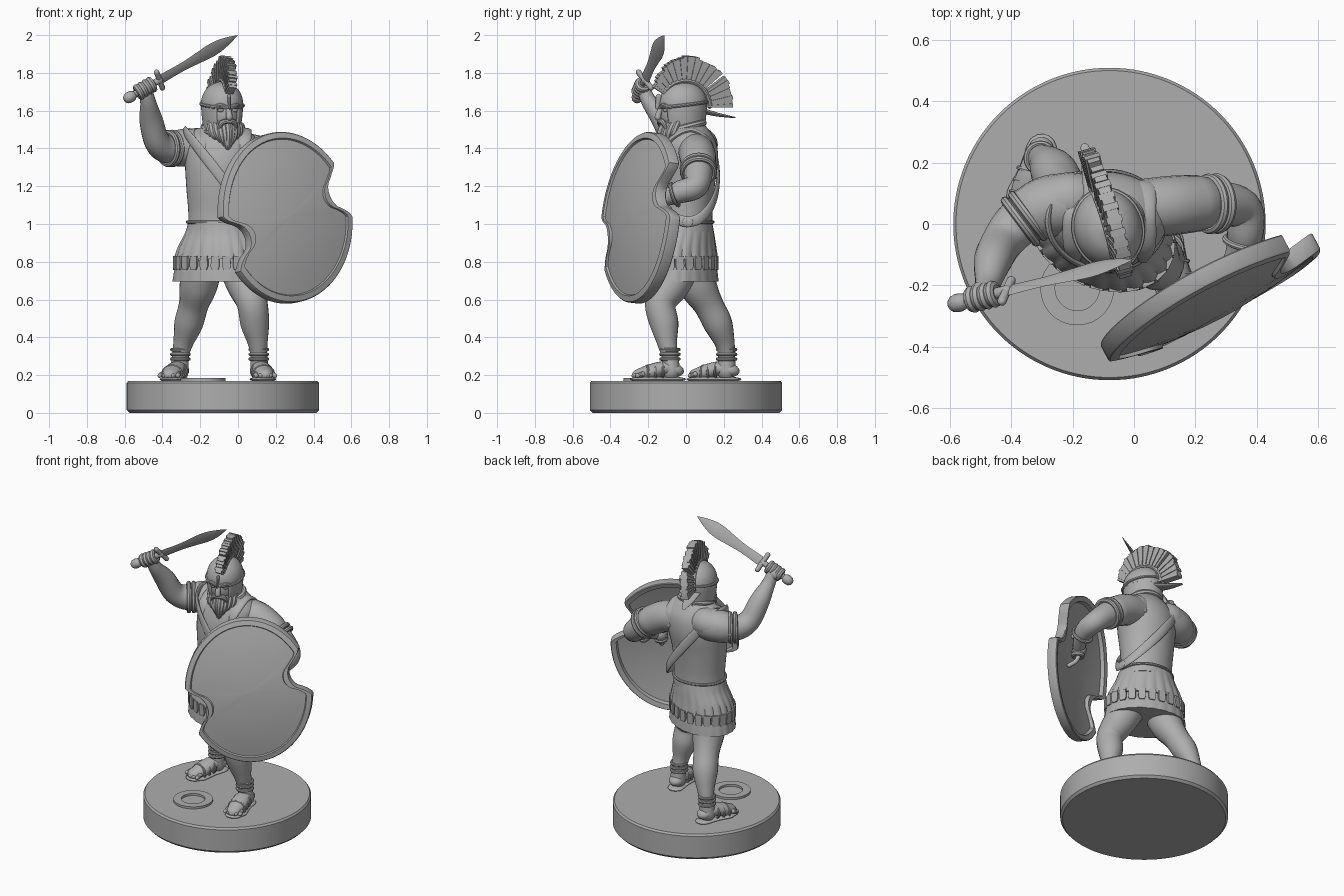
import bpy, bmesh, random
from math import sin, cos, pi, radians, sqrt
from mathutils import Vector, Matrix

random.seed(4)
cube = bpy.data.objects.get("Cube")
if cube:
    bpy.data.objects.remove(cube)

grey = bpy.data.materials.new("stone_grey")
grey.use_nodes = True
grey.diffuse_color = (0.42, 0.42, 0.42, 1)
grey.node_tree.nodes["Principled BSDF"].inputs["Base Color"].default_value = grey.diffuse_color
parts = []
X, Y, Z = Vector((1, 0, 0)), Vector((0, 1, 0)), Vector((0, 0, 1))


def finish(name, bm):
    bmesh.ops.recalc_face_normals(bm, faces=bm.faces)
    mesh = bpy.data.meshes.new(name)
    bm.to_mesh(mesh)
    bm.free()
    mesh.materials.append(grey)
    obj = bpy.data.objects.new(name, mesh)
    bpy.context.collection.objects.link(obj)
    parts.append(obj)
    return obj


def skin(target, rings, caps=True, loop=False, arc=False):
    """Join rings of points; target is a name or a bmesh that collects pieces."""
    bm = bmesh.new() if isinstance(target, str) else target
    vs = [[bm.verts.new(p) for p in ring] for ring in rings]
    n = len(vs[0])
    for a, b in list(zip(vs, vs[1:])) + ([(vs[-1], vs[0])] if loop else []):
        for i in range(n - 1 if arc else n):
            j = (i + 1) % n
            bm.faces.new((a[i], a[j], b[j], b[i]))
    if caps and not loop and not arc:
        bm.faces.new(vs[0])
        bm.faces.new(vs[-1])
    return finish(target, bm) if isinstance(target, str) else None


def smooth(points, steps):
    pts = [Vector(p) for p in points]
    out = []
    for i in range(len(pts) - 1):
        a, b, c, d = pts[max(i - 1, 0)], pts[i], pts[i + 1], pts[min(i + 2, len(pts) - 1)]
        for k in range(steps):
            t = k / steps
            out.append((b * 2 + (c - a) * t + (a * 2 - b * 5 + c * 4 - d) * t * t
                        + (b * 3 - a - c * 3 + d) * t ** 3) * 0.5)
    return out + [pts[-1]]


def limb(target, points, flat=(1, 1), ref=None, sides=20, steps=6):
    """Tube with rounded ends through (x, y, z, radius) points."""
    path = smooth(points, steps)
    mid = [p.to_3d() for p in path]
    rings, side = [], None
    last = len(path) - 1
    for i, c in enumerate(mid):
        t = (mid[min(i + 1, last)] - mid[max(i - 1, 0)]).normalized()
        if ref is not None:
            side = ref.cross(t).normalized()
        elif side is None:
            side = (X if abs(t.x) < 0.8 else Z).cross(t).normalized()
        else:
            side = (side - t * side.dot(t)).normalized()
        up = t.cross(side)
        ends = [0]
        if i == 0:
            ends = [-1.4, -1, -0.5, 0]
        elif i == last:
            ends = [0, 0.5, 1, 1.4]
        for e in ends:
            r = path[i][3] * cos(e)
            o = c + t * path[i][3] * sin(e)
            rings.append([o + side * r * flat[0] * cos(2 * pi * k / sides)
                          + up * r * flat[1] * sin(2 * pi * k / sides) for k in range(sides)])
    return skin(target, rings)


def stack(name, rows, steps=1, sides=48, pleat=0, span=None, caps=True):
    """Horizontal ellipses (x, y, z, rx, ry), optionally pleated or a partial arc."""
    a0, a1 = span or (0, 2 * pi)
    count = sides + 1 if span else sides
    rings = []
    levels = smooth(rows, steps)
    for j, (x, y, z, rx, ry) in enumerate(levels):
        ring = []
        for i in range(count):
            a = a0 + (a1 - a0) * i / sides
            f = 1 + pleat * j / len(levels) * abs(sin(a * 11))
            ring.append((x + rx * f * cos(a), y + ry * f * sin(a), z))
        rings.append(ring)
    return skin(name, rings, caps=caps, arc=bool(span))


def ball(name, center, size):
    bm = bmesh.new()
    bmesh.ops.create_uvsphere(bm, u_segments=24, v_segments=14, radius=1,
                              matrix=Matrix.Translation(center) @ Matrix.Diagonal((*size, 1)))
    return finish(name, bm)


def hoop(target, center, axis, rx, ry, r):
    """Elliptical torus around an axis."""
    axis = Vector(axis).normalized()
    u = (Z if abs(axis.z) < 0.8 else Y).cross(axis).normalized()
    v = axis.cross(u)
    rings = []
    for i in range(32):
        a = 2 * pi * i / 32
        d = u * cos(a) + v * sin(a)
        c = Vector(center) + u * rx * cos(a) + v * ry * sin(a)
        rings.append([c + (d * cos(b) + axis * sin(b)) * r for b in [k * pi / 4 for k in range(8)]])
    return skin(target, rings, loop=True)


# Base with a raised ring
stack("base", [(-.08, 0, 0, .495, .495), (-.08, 0, .015, .509, .509),
               (-.08, 0, .158, .509, .509), (-.08, 0, .17, .5, .5)], sides=128)
stack("base_ring", [(-.185, -.21, z, r, r) for z, r in
                    ((.16, .12), (.184, .12), (.184, .072), (.16, .072))], sides=64, caps=False)

# Legs, feet and sandals
legs = {
    "right": [(-.19, .02, .79, .11), (-.21, .065, .67, .1), (-.235, .12, .57, .079), (-.262, .17, .47, .076),
              (-.29, .205, .37, .053), (-.305, .215, .3, .045), (-.31, .215, .22, .05)],
    "left": [(0, -.03, .79, .11), (.04, -.08, .68, .1), (.075, -.135, .58, .082), (.09, -.115, .47, .076),
             (.105, -.1, .37, .053), (.11, -.085, .3, .045), (.115, -.08, .22, .05)]}
for side, toe in (("right", Vector((-.3, -.95, 0))), ("left", Vector((.16, -.98, 0)))):
    limb(side + "_leg", legs[side])
    ankle = Vector(legs[side][-1][:3])
    across = Z.cross(toe).normalized()

    def at(forward, height, sideways=0):
        p = ankle + toe * forward + across * sideways
        return Vector((p.x, p.y, height))
    limb(side + "_foot", [(*at(f, h), r) for f, h, r in
                          ((-.025, .225, .045), (.04, .235, .05), (.11, .216, .056), (.165, .203, .045))],
         flat=(1, .75), ref=Z)
    limb(side + "_sole", [(*at(f, .178), r) for f, r in ((-.03, .05), (.05, .052), (.13, .066), (.165, .056))],
         flat=(1, .24), ref=Z)
    for i in range(5):
        limb("%s_toe_%d" % (side, i), [(*at(.16, .205, .023 * (i - 2)), .014),
                                       (*at(.2 - .006 * abs(i - 2), .197, .025 * (i - 2)), .012)], sides=10)
    straps = bmesh.new()
    shin = Vector(legs[side][5][:3])
    for lift in (-.015, .01, .035):
        hoop(straps, shin + Z * lift, Z, .046, .048, .009)
    for f, h in ((.05, .222), (.09, .214), (.13, .206)):
        hoop(straps, at(f, h), toe, .054, .043, .007)
    finish(side + "_sandal_straps", straps)

# Tunic skirt in layers with hanging tabs, turned towards the leading leg
skirt_start = len(parts)
stack("under_skirt", [(0, 0, .84, .215, .16), (0, 0, .77, .238, .174), (0, 0, .695, .25, .18)],
      3, pleat=.02, sides=132)
stack("upper_skirt", [(0, .015, 1.01, .168, .145), (0, .015, .95, .186, .152), (0, .005, .88, .218, .165),
                      (0, 0, .815, .236, .175)], 4, pleat=.05, sides=132)
tabs = bmesh.new()
for i in range(24):
    a = 2 * pi * i / 24
    out = Vector((cos(a) * .18, sin(a) * .24, 0)).normalized()
    along = Z.cross(out)
    foot = Vector((.24 * cos(a), .176 * sin(a), 0))
    outline = [(-.021, .83), (.021, .83), (.023, .775), (.016, .757), (-.016, .757), (-.023, .775)]
    skin(tabs, [[foot + along * s + out * d + Z * h for s, h in outline] for d in (-.01, .008)])
finish("skirt_tabs", tabs)
turn = Matrix.Translation((-.105, -.025, 0)) @ Matrix.Rotation(radians(-25), 4, "Z")
for obj in parts[skirt_start:]:
    obj.data.transform(turn)

# Torso, belt, collar, shoulder flaps and cross strap
stack("torso", [(-.1, 0, .96, .165, .14), (-.1, 0, 1.06, .163, .14), (-.1, 0, 1.2, .174, .152),
                (-.09, .01, 1.33, .19, .16), (-.08, .02, 1.43, .188, .14), (-.08, .02, 1.5, .13, .1),
                (-.08, .01, 1.54, .07, .07)], 5)
hoop("belt", (-.1, 0, 1.01), Z, .167, .143, .009)
hoop("collar", (-.08, .01, 1.515), (0, -.25, 1), .1, .085, .018)
for name, x in (("right_shoulder_flap", -.19), ("left_shoulder_flap", .03)):
    limb(name, [(x, y, z, r) for y, z, r in ((.14, 1.36, .015), (.12, 1.44, .04), (.03, 1.495, .042),
                                             (-.075, 1.45, .04), (-.12, 1.37, .015))], flat=(.35, 1), ref=X)
loop = [2 * pi * i / 16 for i in range(17)]
limb("cross_strap", [(-.09 + .19 * cos(a), .01 + .16 * sin(a), 1.25 - .24 * cos(a), .028) for a in loop],
     flat=(.35, 1), ref=Z)

# Arms and sleeves
limb("right_arm", [(-.2, .08, 1.42, .09), (-.3, .06, 1.41, .088), (-.38, 0, 1.4, .078), (-.43, -.06, 1.44, .068),
                   (-.46, -.12, 1.55, .062), (-.475, -.19, 1.64, .043), (-.487, -.22, 1.7, .036)])
limb("left_arm", [(.05, .05, 1.39, .09), (.16, .06, 1.35, .085), (.26, .065, 1.28, .078), (.35, .05, 1.2, .066),
                  (.362, -.03, 1.17, .06), (.34, -.1, 1.14, .044), (.31, -.15, 1.12, .036)])
limb("right_sleeve", [(-.17, .06, 1.4, .1), (-.26, .06, 1.405, .102), (-.32, .04, 1.4, .097)])
limb("left_sleeve", [(.02, .05, 1.39, .095), (.12, .06, 1.365, .097), (.21, .068, 1.315, .092)])
for name, c, axis in (("right_sleeve_hem", (-.36, .015, 1.4), (-.8, -.6, 0)),
                      ("left_sleeve_hem", (.26, .066, 1.285), (.8, .03, -.6))):
    band = bmesh.new()
    for k in (-.018, .012):
        hoop(band, Vector(c) + Vector(axis) * k, axis, .085, .085, .014)
    finish(name, band)

# Sword held overhead
pommel, tip = Vector((-.585, -.26, 1.665)), Vector((0, -.115, 2))
axis = (tip - pommel).normalized()
wide = Vector((-.3, -.6, .7))
wide = (wide - axis * wide.dot(axis)).normalized()
limb("sword_blade", [(*(pommel + axis * s), w) for s, w in
                     ((.22, .03), (.34, .028), (.44, .036), (.51, .043), (.57, .04), (.63, .024), (.685, .002))],
     flat=(1, .28), ref=axis.cross(wide), sides=4)
guard = pommel + axis * .2
limb("sword_guard", [(*(guard + wide * k), .015) for k in (-.055, 0, .055)], sides=12)
limb("sword_grip", [(*(pommel + axis * k), .018) for k in (.01, .1, .2)], sides=12)
limb("sword_pommel", [(*(pommel + axis * k), .03) for k in (.008, .022)])
fist = pommel + axis * .11
ball("right_palm", fist - Z * .015 + Y * .015, (.045, .036, .04))
fingers = bmesh.new()
for k in (-.039, -.013, .013, .039):
    hoop(fingers, fist + axis * k, axis, .028, .028, .017)
finish("right_fingers", fingers)

# Oval shield with two softened side notches, domed outward
u = Vector((cos(radians(28)), sin(radians(28)), 0))
v = (Z - u.cross(Z) * .12).normalized()
n = u.cross(v)
shield_mid = Vector((.25, -.24, 1.035))


def edge(a):
    r = 1 / sqrt((cos(a) / .39) ** 2 + (sin(a) / .455) ** 2)
    for c in (Vector((.36, .15)), Vector((-.36, -.145))):
        along = c.x * cos(a) + c.y * sin(a)
        gap = .118 ** 2 - (c.length_squared - along * along)
        if along > 0 and gap > 0:
            r = min(r, along - sqrt(gap))
    return r


def shield_ring(inset, scale, lift):
    ring = []
    for i in range(180):
        a = 2 * pi * i / 180
        r = (sum(edge(a + k * .03) for k in range(-2, 3)) / 5 - inset) * scale
        h = .065 * (1 - (r / .455) ** 2) + lift
        ring.append(shield_mid + u * r * cos(a) + v * r * sin(a) + n * h)
    return ring


skin("shield", [shield_ring(*k) for k in
                ((.04, .03, 0), (.04, .4, 0), (.04, .75, 0), (.04, 1, 0), (.034, 1, .012), (.004, 1, .012),
                 (0, 1, .006), (0, 1, -.045), (.004, 1, -.05), (.034, 1, -.05), (.04, 1, -.028),
                 (.04, .75, -.028), (.04, .4, -.028), (.04, .03, -.028))])
hand = Vector((.3, -.165, 1.115))
limb("shield_grip", [(*(hand + v * k + n * d), .014) for k, d in ((-.1, .05), (-.06, 0), (.06, 0), (.1, .05))],
     sides=12)
hoop("shield_arm_band", (.358, -.06, 1.155), (-.2, -.9, -.3), .062, .06, .01)
ball("left_palm", hand + Y * .01, (.042, .04, .045))
fingers = bmesh.new()
for k in (-.036, -.012, .012, .036):
    hoop(fingers, hand + v * k, v, .027, .03, .015)
finish("left_fingers", fingers)

# Head, built around its own centre and then turned
limb("neck", [(-.08, .02, 1.44, .075), (-.08, 0, 1.58, .07)])
head_start = len(parts)
ball("face", (0, -.012, -.035), (.088, .106, .115))
limb("nose", [(0, -.112, 0, .013), (0, -.13, -.035, .016), (0, -.134, -.055, .018)], sides=12)
for s, side in ((-1, "right"), (1, "left")):
    ball(side + "_eye", (s * .038, -.104, -.018), (.017, .012, .01))
    limb(side + "_brow", [(s * .01, -.122, -.002, .01), (s * .045, -.113, .008, .012),
                          (s * .075, -.085, -.004, .008)], sides=10)
    limb(side + "_moustache", [(s * .005, -.125, -.075, .013), (s * .035, -.113, -.085, .015),
                               (s * .052, -.1, -.125, .007)], sides=10)
beard = bmesh.new()
for row in (0, 1):
    for i in range(-4, 5):
        a = i / 4
        back = .05 * a * a + .025 * row
        limb(beard, [(.078 * a, -.095 + back, -.085, .018), (.07 * a, -.118 + back, -.145, .02),
                     (.03 * a, -.112 + back, -.222 + .045 * a * a + .02 * row, .008)], sides=8, steps=4)
finish("beard", beard)
stack("helmet_dome", [(0, .005, z, a, b) for z, a, b in
                      ((-.01, .11, .128), (.035, .109, .127), (.08, .093, .109), (.115, .06, .073),
                       (.135, .012, .014))], 5)
shell = stack("helmet_cheeks_and_nape", [(0, .005, 0, .11, .128), (0, .005, -.06, .105, .122),
                                         (0, .01, -.13, .095, .108)], 4, span=(radians(-56), radians(236)))
thick = shell.modifiers.new("thickness", "SOLIDIFY")
thick.thickness = .014
hoop("helmet_band", (0, .005, .012), (0, -.12, 1), .111, .129, .009)
hoop("helmet_lower_rim", (0, .012, -.128), (0, -.2, 1), .097, .11, .009)
limb("nose_guard", [(0, -.13, .05, .018), (0, -.138, 0, .013)], flat=(1, .5), sides=10)
limb("nape_plume", [(0, .11, -.02, .05), (0, .19, -.04, .035), (0, .28, -.055, .014)], flat=(1, .3), ref=Z)
crest_start = len(parts)
crest = bmesh.new()
for i in range(32):
    if i == 8:
        continue
    a, half = radians(2 + i * 145 / 31), radians(2.4)
    far = .268 - .065 * max(0, (i - 20) / 11) + random.uniform(-.008, .006)
    w = .02 if i % 2 else .026
    skin(crest, [[(x * w, .01 + r * cos(a + d * half), r * sin(a + d * half))
                  for x, d in ((-1, -1), (1, -1), (1, 1), (-1, 1))] for r in (.115, far)])
finish("crest", crest)
arc = [radians(8 + 14 * i) for i in range(10)]
limb("crest_holder", [(0, .008 + .14 * cos(a), .14 * sin(a), .03) for a in arc], flat=(.5, 1), ref=X)
for obj in parts[crest_start:]:
    obj.data.transform(Matrix.Rotation(radians(6), 4, "Y"))
turn = Matrix.Translation((-.083, -.02, 1.62)) @ Matrix.Rotation(radians(16), 4, "Z")
for obj in parts[head_start:]:
    obj.data.transform(turn)

# Smooth shading with crisp edges
bpy.ops.object.select_all(action="DESELECT")
for obj in parts:
    obj.select_set(True)
bpy.context.view_layer.objects.active = parts[0]
bpy.ops.object.shade_smooth_by_angle(angle=radians(35))
